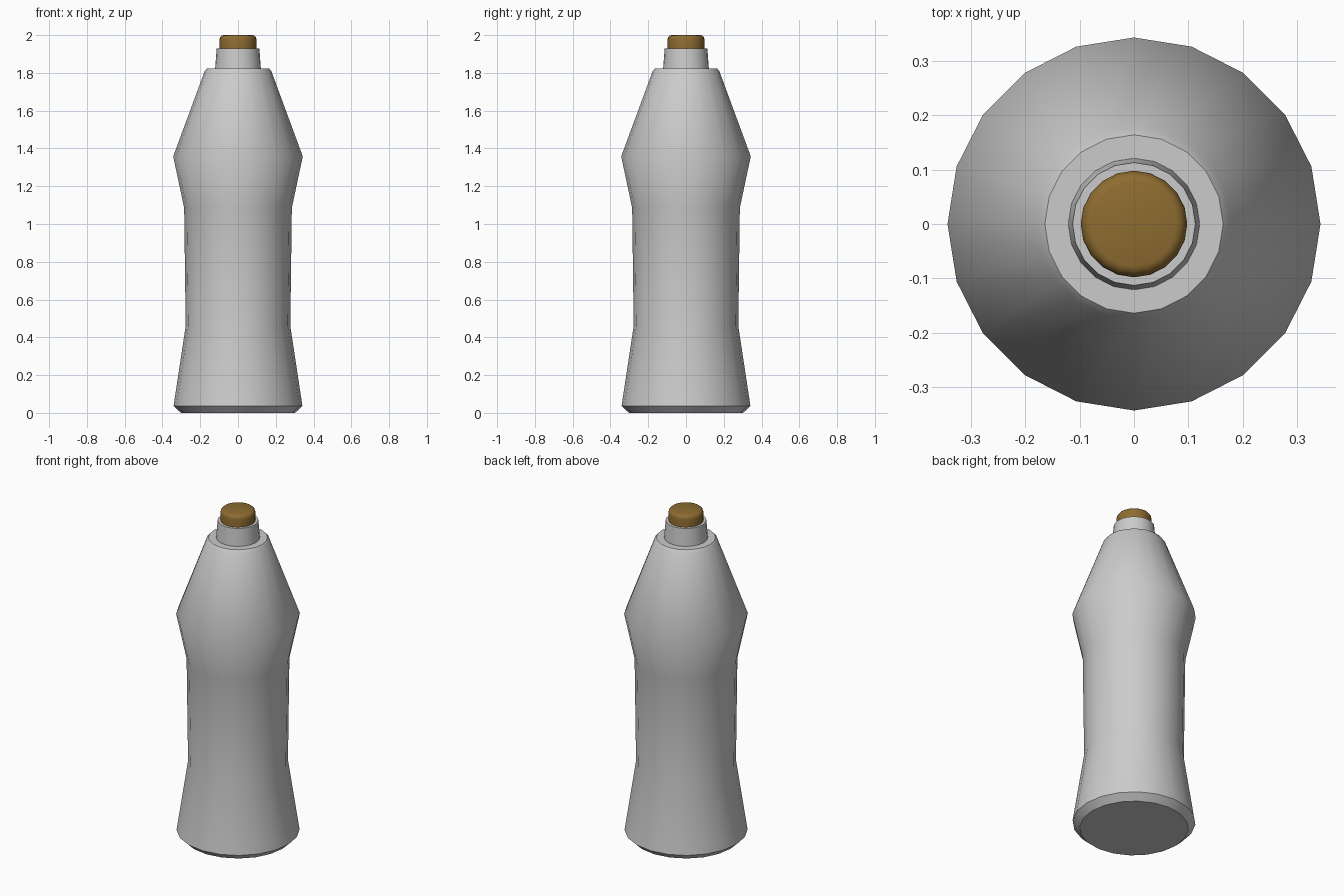
import bpy, bmesh, math

if "Cube" in bpy.data.objects:
    bpy.data.objects.remove(bpy.data.objects["Cube"])

SIDES = 20

def lathe(name, profile, angle=40):
    """Revolve (radius, z) points around z and close both ends."""
    bm = bmesh.new()
    rings = [[bm.verts.new((r * math.cos(2 * math.pi * i / SIDES),
                            r * math.sin(2 * math.pi * i / SIDES), z))
              for i in range(SIDES)] for r, z in profile]
    for a, b in zip(rings, rings[1:]):
        for i in range(SIDES):
            j = (i + 1) % SIDES
            bm.faces.new((a[i], a[j], b[j], b[i]))
    bm.faces.new(rings[0][::-1])
    bm.faces.new(rings[-1])
    mesh = bpy.data.meshes.new(name)
    bm.to_mesh(mesh)
    bm.free()
    obj = bpy.data.objects.new(name, mesh)
    bpy.context.collection.objects.link(obj)
    bpy.ops.object.select_all(action='DESELECT')
    obj.select_set(True)
    bpy.context.view_layer.objects.active = obj
    bpy.ops.object.shade_smooth_by_angle(angle=math.radians(angle))
    return obj

# Bottle: chamfered base, pinched waist, wide shoulder, tapered top, neck
lathe("bottle_body", [
    (0.302, 0.0), (0.341, 0.037), (0.277, 0.46), (0.285, 1.085),
    (0.343, 1.358), (0.177, 1.808), (0.164, 1.824),
    (0.121, 1.824), (0.113, 1.93), (0.098, 1.93)])

# Cork: short plug with a rounded top rim
cork = lathe("cork", [
    (0.097, 1.92), (0.098, 1.975), (0.095, 1.988), (0.088, 1.997), (0.078, 2.0)])
mat = bpy.data.materials.new("cork_brown")
mat.diffuse_color = (0.27, 0.15, 0.03, 1)
mat.use_nodes = True
mat.node_tree.nodes["Principled BSDF"].inputs["Base Color"].default_value = mat.diffuse_color
cork.data.materials.append(mat)
